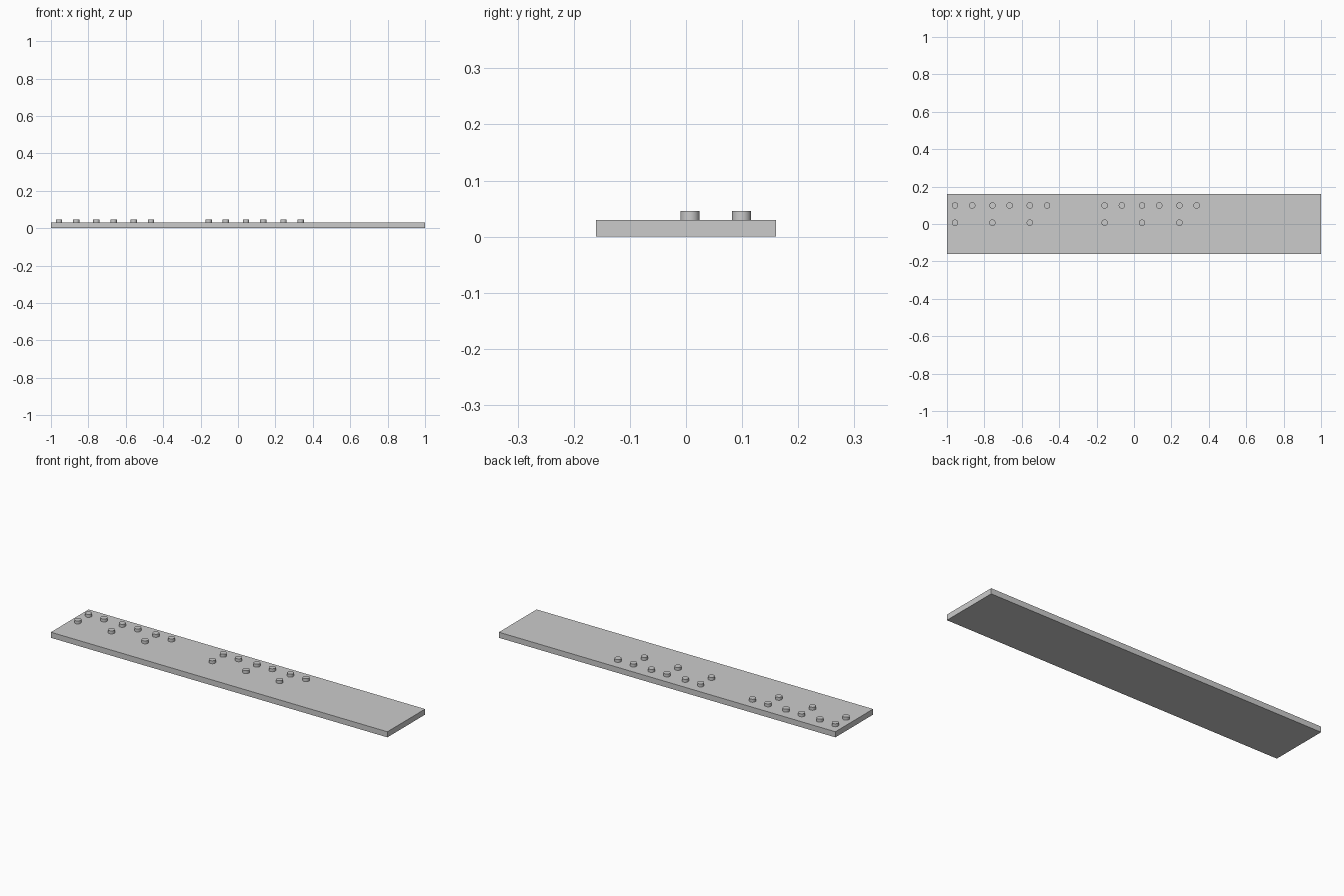
import bpy

cube = bpy.data.objects.get("Cube")
if cube:
    bpy.data.objects.remove(cube, do_unlink=True)

grey = bpy.data.materials.new("light_grey")
grey.use_nodes = True
colour = (0.6, 0.6, 0.6, 1)
grey.diffuse_color = colour
grey.node_tree.nodes["Principled BSDF"].inputs["Base Color"].default_value = colour

THICKNESS = 0.03
PEG_HEIGHT = 0.016
PEG_RADIUS = 0.017
BACK_ROW, MIDDLE_ROW = 0.099, 0.007


def add_peg(name, x, y):
    # Short round stud standing on the board
    bpy.ops.mesh.primitive_cylinder_add(
        vertices=32, radius=PEG_RADIUS, depth=PEG_HEIGHT,
        location=(x, y, THICKNESS + PEG_HEIGHT / 2))
    peg = bpy.context.object
    peg.name = name
    peg.data.materials.append(grey)
    bpy.ops.object.shade_smooth_by_angle()


# Flat board
bpy.ops.mesh.primitive_cube_add(size=1, location=(0, 0, THICKNESS / 2))
board = bpy.context.object
board.name = "board"
board.scale = (2, 0.32, THICKNESS)
bpy.ops.object.transform_apply(location=False, rotation=False, scale=True)
board.data.materials.append(grey)

# Two groups of three peg triples: two at the back, one in the middle row
for group, start in (("right", -0.957), ("centre", -0.157)):
    for i in range(3):
        x = start + i * 0.2
        add_peg(f"{group}_back_peg_{2 * i + 1}", x, BACK_ROW)
        add_peg(f"{group}_back_peg_{2 * i + 2}", x + 0.092, BACK_ROW)
        add_peg(f"{group}_middle_peg_{i + 1}", x, MIDDLE_ROW)
